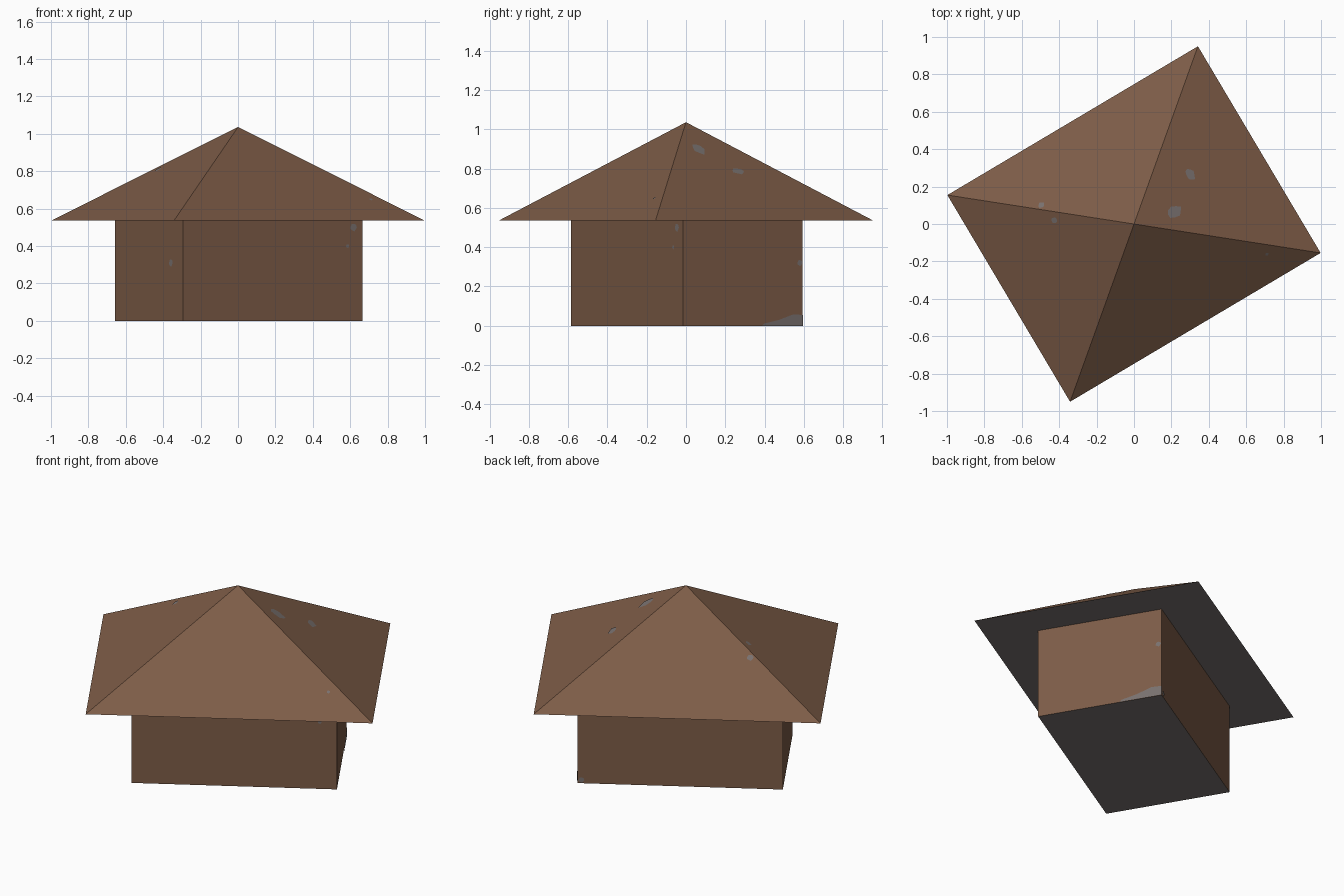
import bpy, bmesh, math
from mathutils import Vector, Matrix

if "Cube" in bpy.data.objects:
    bpy.data.objects.remove(bpy.data.objects["Cube"])

TURN = Matrix.Rotation(math.radians(30.7), 4, 'Z')
EAVE, PEAK = 0.537, 1.036


def material(name, rgb):
    m = bpy.data.materials.new(name)
    m.diffuse_color = (*rgb, 1)
    m.use_nodes = True
    m.node_tree.nodes["Principled BSDF"].inputs["Base Color"].default_value = m.diffuse_color
    return m


brown = material("brown wood", (0.205, 0.107, 0.063))
grey = material("worn grey", (0.19, 0.165, 0.16))


def make(name, verts, faces, mats):
    me = bpy.data.meshes.new(name)
    me.from_pydata([tuple(v) for v in verts], [], faces)
    for m in mats:
        me.materials.append(m)
    ob = bpy.data.objects.new(name, me)
    bpy.context.collection.objects.link(ob)
    if len(mats) > 1:                        # downward faces are grey
        for p in me.polygons:
            p.material_index = 1 if p.normal.z < -0.9 else 0
    return ob


def corners(hx, hy, z, off=0.0):
    """Corners of the turned rectangle: front, right, back, left."""
    return [TURN @ Vector((sx * hx, sy * hy, 0)) + Vector((off, off, z))
            for sx, sy in ((-1, -1), (1, -1), (1, 1), (-1, 1))]


# Walls with floor, open under the roof
low = corners(0.558, 0.354, 0.0, 0.004)
high = corners(0.558, 0.354, EAVE, 0.004)
make("walls", low + high,
     [(3, 2, 1, 0)] + [(i, (i + 1) % 4, (i + 1) % 4 + 4, i + 4) for i in range(4)],
     [brown, grey])

# Four-sided roof with closed underside
eaves = corners(0.779, 0.6425, EAVE)
apex = Vector((0, 0, PEAK))
make("roof", eaves + [apex],
     [(3, 2, 1, 0)] + [(i, (i + 1) % 4, 4) for i in range(4)], [brown, grey])


def plate(name, pts, n):
    """Thin worn patch lying just above a surface."""
    make(name, [p + n * 0.003 for p in pts], [tuple(range(len(pts)))], [grey])


def blob(name, c, along, n, ru, rv):
    up = n.cross(along).normalized()
    pts = []
    for k in range(9):
        a = math.tau * k / 9
        w = 1 + 0.15 * math.sin(3 * k)
        pts.append(c + along * ru * w * math.cos(a) + up * rv * w * math.sin(a))
    plate(name, pts, n)


# Worn spots on the roof: side, x, y, half width, half height
for side, x, y, ru, rv in ((1, 0.215, 0.065, 0.032, 0.047), (1, 0.30, 0.265, 0.034, 0.026),
                           (2, -0.495, 0.10, 0.018, 0.018), (3, -0.425, 0.02, 0.016, 0.018),
                           (0, 0.71, -0.16, 0.009, 0.009)):
    a, b = eaves[side], eaves[(side + 1) % 4]
    n = (b - a).cross(apex - a).normalized()
    z = PEAK - (n.x * x + n.y * y) / n.z
    blob("roof_spot", Vector((x, y, z)), (b - a).normalized(), n, ru, rv)

# Worn spots on the walls: side, fraction along, height, radius
for side, t, z, r in ((3, 0.83, 0.31, 0.019), (0, 0.95, 0.50, 0.02), (0, 0.917, 0.40, 0.01),
                      (1, 0.975, 0.32, 0.015), (2, 0.02, 0.02, 0.016)):
    a, b = low[side], low[(side + 1) % 4]
    along = (b - a).normalized()
    blob("wall_spot", a.lerp(b, t) + Vector((0, 0, z)), along,
         along.cross(Vector((0, 0, 1))), r, r)

# Larger worn corner at the foot of the right wall
a, b = low[1], low[2]
plate("worn_corner", [a.lerp(b, t) + Vector((0, 0, z)) for t, z in
                      ((0.66, 0), (1, 0), (1, 0.055), (0.92, 0.058), (0.8, 0.03), (0.68, 0.012))],
      (b - a).normalized().cross(Vector((0, 0, 1))))
